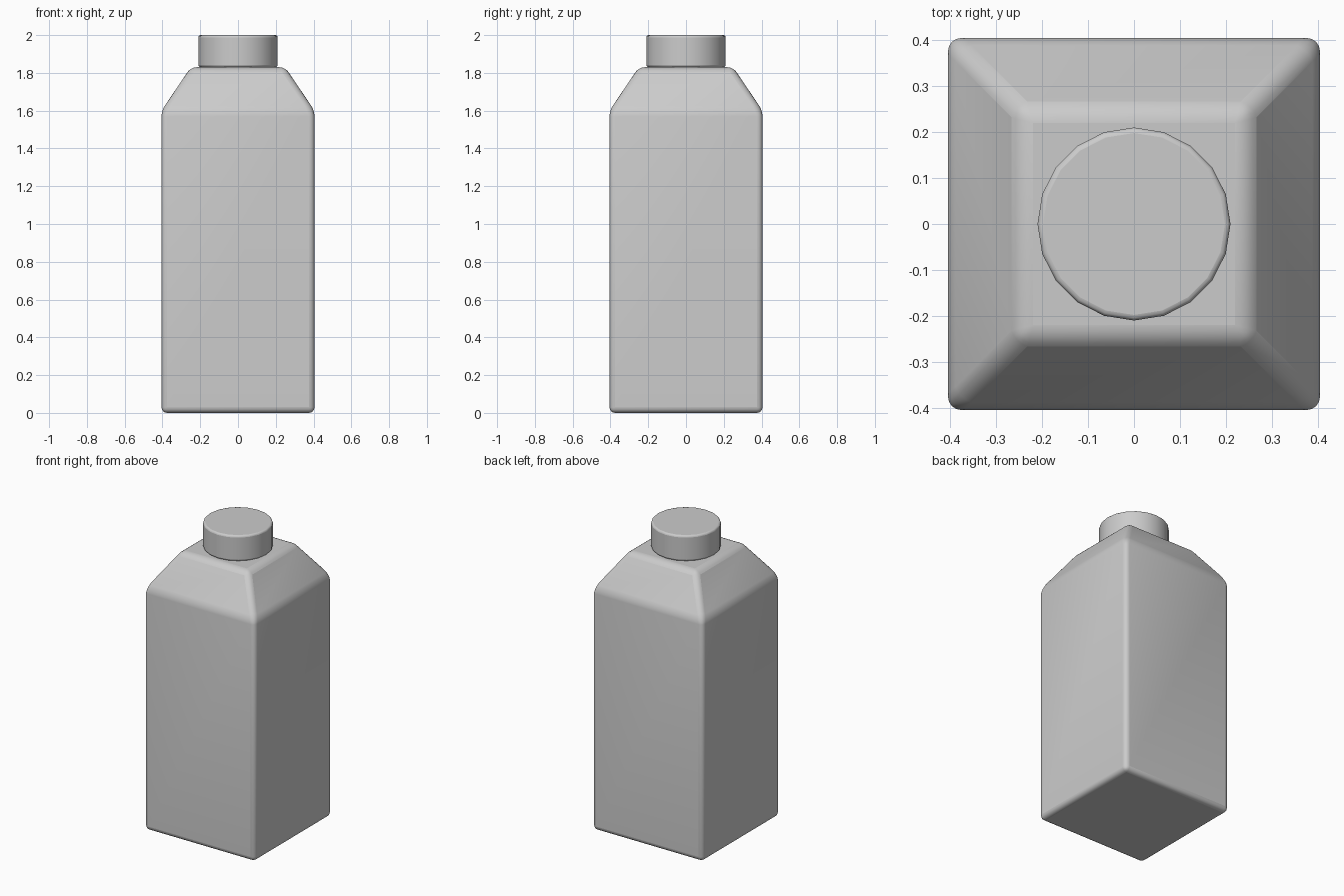
import bpy, bmesh, math

if "Cube" in bpy.data.objects:
    bpy.data.objects.remove(bpy.data.objects["Cube"])


def finish(bm, name, width, segments):
    bmesh.ops.recalc_face_normals(bm, faces=bm.faces)
    mesh = bpy.data.meshes.new(name)
    bm.to_mesh(mesh)
    bm.free()
    obj = bpy.data.objects.new(name, mesh)
    bpy.context.collection.objects.link(obj)
    bevel = obj.modifiers.new("rounded_edges", 'BEVEL')
    bevel.width = width
    bevel.segments = segments
    bevel.limit_method = 'ANGLE'
    bevel.angle_limit = math.radians(25)
    bpy.ops.object.select_all(action='DESELECT')
    obj.select_set(True)
    bpy.context.view_layer.objects.active = obj
    bpy.ops.object.shade_smooth_by_angle(angle=math.radians(40))
    return obj


# Square carton body with tapered shoulder, lofted from (half width, height)
bm = bmesh.new()
rings = []
for half, z in ((0.405, 0.0), (0.405, 1.60), (0.25, 1.83)):
    rings.append([bm.verts.new((sx * half, sy * half, z))
                  for sx, sy in ((-1, -1), (1, -1), (1, 1), (-1, 1))])
for low, high in zip(rings, rings[1:]):
    for i in range(4):
        j = (i + 1) % 4
        bm.faces.new((low[i], low[j], high[j], high[i]))
bm.faces.new(rings[0][::-1])
bm.faces.new(rings[-1])
finish(bm, "bottle_body", 0.03, 4)

# Twenty-sided screw cap
bm = bmesh.new()
bmesh.ops.create_cone(bm, cap_ends=True, segments=20,
                      radius1=0.21, radius2=0.21, depth=0.17)
bmesh.ops.translate(bm, verts=bm.verts, vec=(0, 0, 1.915))
finish(bm, "bottle_cap", 0.012, 3)
